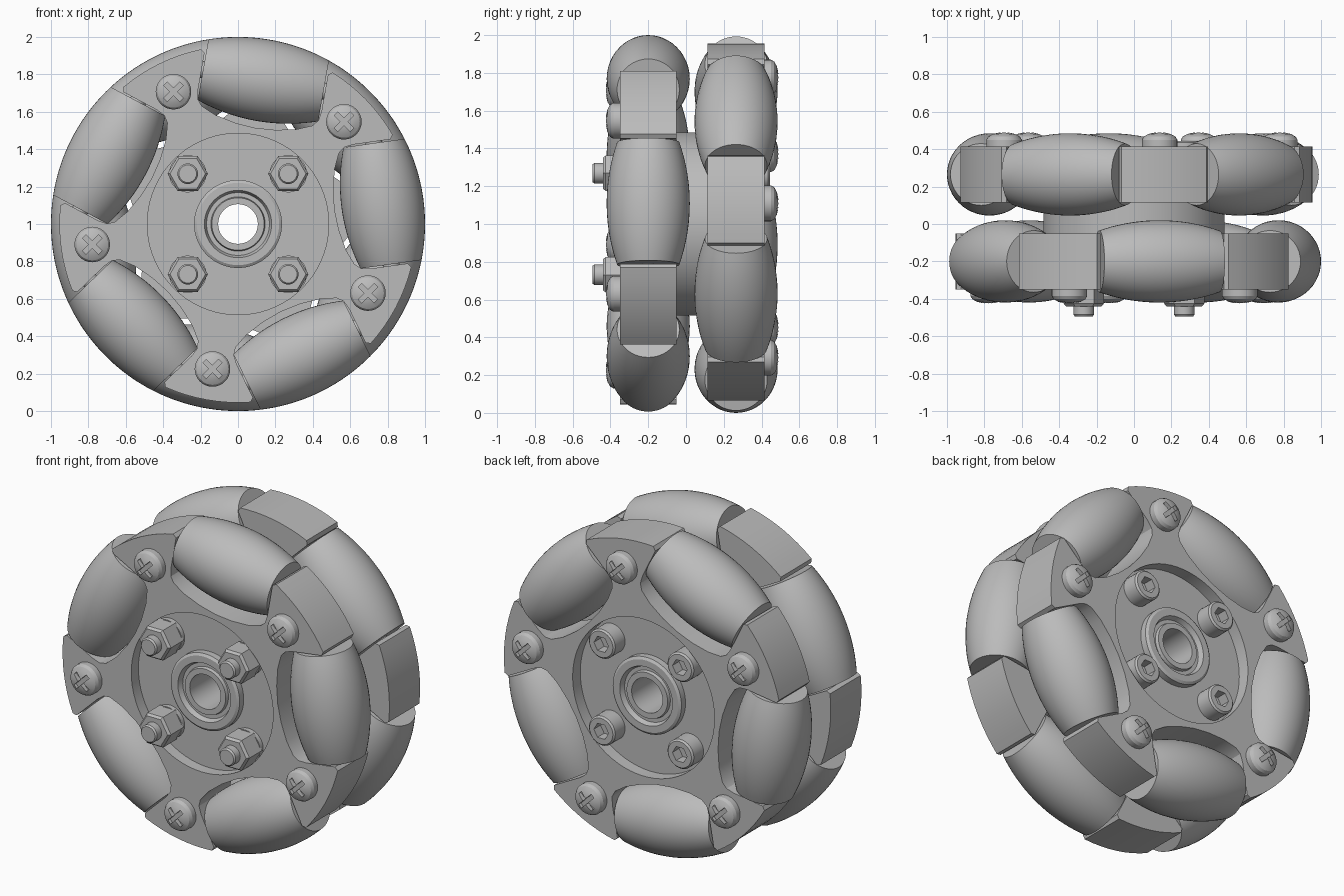
import bpy, bmesh, math
from mathutils import Matrix, Vector

if "Cube" in bpy.data.objects:
    bpy.data.objects.remove(bpy.data.objects["Cube"], do_unlink=True)

grey = bpy.data.materials.new("plain_grey")
grey.use_nodes = True
grey.diffuse_color = (0.5, 0.5, 0.5, 1)
grey.node_tree.nodes["Principled BSDF"].inputs["Base Color"].default_value = (0.5, 0.5, 0.5, 1)

CENTRE = Vector((0, 0, 1))
FRONT = Matrix.Rotation(math.radians(90), 4, "X")    # local z points to -y
BACK = Matrix.Rotation(math.radians(-90), 4, "X")    # local z points to +y
AXIS_R = 0.78                                        # roller axle distance
STEP = math.tau / 5
PHASE = math.radians(8)
parts = []


def polar(r, a, y):
    return CENTRE + Vector((r * math.cos(a), y, r * math.sin(a)))


def place(name, mesh, loc, rot):
    ob = bpy.data.objects.new(name, mesh)
    ob.matrix_world = Matrix.Translation(loc) @ rot
    bpy.context.collection.objects.link(ob)
    parts.append(ob)
    return ob


def lathe(name, profile, steps=48, closed=False):
    """Revolve (radius, height) points about local z."""
    bm = bmesh.new()
    vs = [bm.verts.new((r, 0, z)) for r, z in profile]
    es = [bm.edges.new(p) for p in zip(vs, vs[1:])]
    if closed:
        es.append(bm.edges.new((vs[-1], vs[0])))
    bmesh.ops.spin(bm, geom=vs + es, cent=(0, 0, 0), axis=(0, 0, 1),
                   angle=math.tau, steps=steps)
    bmesh.ops.remove_doubles(bm, verts=bm.verts, dist=1e-5)
    bmesh.ops.recalc_face_normals(bm, faces=bm.faces)
    me = bpy.data.meshes.new(name)
    bm.to_mesh(me)
    bm.free()
    me.materials.append(grey)
    return me


def baked(ob, name):
    """Mesh of an object after its modifiers or curve fill."""
    bpy.context.view_layer.update()
    deps = bpy.context.evaluated_depsgraph_get()
    me = bpy.data.meshes.new_from_object(ob.evaluated_get(deps))
    me.name = name
    me.materials.clear()
    me.materials.append(grey)
    bpy.data.objects.remove(ob, do_unlink=True)
    return me


def carve(mesh, cutters):
    """Cut the cutter meshes out of a mesh."""
    ob = bpy.data.objects.new("blank", mesh)
    bpy.context.collection.objects.link(ob)
    tools = []
    for c in cutters:
        tool = bpy.data.objects.new("cutter", c)
        tool.hide_render = True
        bpy.context.collection.objects.link(tool)
        tools.append(tool)
        mod = ob.modifiers.new("cut", "BOOLEAN")
        mod.operation, mod.object, mod.solver = "DIFFERENCE", tool, "EXACT"
    result = baked(ob, mesh.name)
    for t in tools:
        bpy.data.objects.remove(t, do_unlink=True)
    return result


def box(size, loc, turn):
    bm = bmesh.new()
    bmesh.ops.create_cube(bm, size=1, matrix=Matrix.Translation(loc)
                          @ Matrix.Rotation(turn, 4, "Z") @ Matrix.Diagonal((*size, 1)))
    me = bpy.data.meshes.new("slot")
    bm.to_mesh(me)
    bm.free()
    return me


# Star plate: five arms with a roller pocket between each pair
def plate_mesh():
    half = [(0.335, 0.87), (0.335, 0.67), (0.327, 0.62), (0.30, 0.587),
            (0.22, 0.553), (0.11, 0.53)]
    pocket = [(-t, d) for t, d in half] + [(0, 0.522)] + half[::-1]
    outline = []
    for k in range(5):
        a = PHASE + k * STEP
        for t, d in pocket:
            outline.append((d * math.cos(a) - t * math.sin(a),
                            d * math.sin(a) + t * math.cos(a)))
        for i in range(9):
            b = a + math.radians(22 + 28 * i / 8)
            outline.append((0.955 * math.cos(b), 0.955 * math.sin(b)))
    hole = [(0.485 * math.cos(i * math.tau / 72), 0.485 * math.sin(i * math.tau / 72))
            for i in range(72)]
    cu = bpy.data.curves.new("star_plate", "CURVE")
    cu.dimensions, cu.fill_mode, cu.extrude = "2D", "BOTH", 0.15
    for loop in (outline, hole):
        sp = cu.splines.new("POLY")
        sp.points.add(len(loop) - 1)
        for p, (x, y) in zip(sp.points, loop):
            p.co = (x, y, 0, 1)
        sp.use_cyclic_u = True
    ob = bpy.data.objects.new("star_plate", cu)
    bpy.context.collection.objects.link(ob)
    return baked(ob, "star_plate")


plate = plate_mesh()

# Barrel roller whose sides follow the wheel rim
L = 0.327
barrel = [(math.sqrt(1 - t * t) - AXIS_R, t) for t in (L * i / 10 for i in range(-10, 11))]
roller = lathe("roller", [(0, -L)] + barrel + [(0, L)])
axle = lathe("axle", [(0, -0.37), (0.045, -0.37), (0.045, 0.37), (0, 0.37)], 20)

# Domed cross-slot screw
screw = lathe("arm_screw", [(0, -0.02), (0.095, -0.02), (0.095, 0.035), (0.085, 0.052),
                            (0.06, 0.066), (0.03, 0.073), (0, 0.075)], 32)
screw = carve(screw, [box((0.12, 0.026, 0.06), (0, 0, 0.075), math.radians(s * 45))
                      for s in (1, -1)])

# Two roller rows, turned half a step from each other
for row, y, shift, rot, side in (("front", -0.2, 0, FRONT, -1),
                                 ("back", 0.265, STEP / 2, BACK, 1)):
    place(row + "_star_plate", plate, CENTRE + Vector((0, y, 0)),
          Matrix.Rotation(-shift, 4, "Y") @ FRONT)
    for k in range(5):
        a = PHASE + shift + k * STEP
        turn = Matrix.Rotation(-a, 4, "Y")
        place(f"{row}_roller_{k + 1}", roller, polar(AXIS_R, a, y), turn)
        place(f"{row}_axle_{k + 1}", axle, polar(AXIS_R, a, y), turn)
        place(f"{row}_arm_screw_{k + 1}", screw,
              polar(0.787, a + STEP / 2, y + side * 0.15), rot)

# Hub core with a ringed bearing boss on both ends
boss = [(0.485, 0), (0.235, 0), (0.235, 0.04), (0.22, 0.05), (0.18, 0.05),
        (0.168, 0.02), (0.145, 0.02), (0.14, 0.04), (0.106, 0.04)]
FLOOR_F, FLOOR_B = 0.28, 0.34
core = [(r, FLOOR_F + h) for r, h in boss] + [(r, -FLOOR_B - h) for r, h in boss[::-1]]
place("hub_core", lathe("hub_core", core, 72, True), CENTRE, FRONT)

# Hub bolts: nut and stud in front, socket head behind
washer = lathe("washer", [(0, 0), (0.1, 0), (0.1, 0.03), (0, 0.03)], 32)
nut = lathe("nut", [(0, 0.02), (0.108, 0.02), (0.108, 0.145), (0.095, 0.16), (0, 0.16)], 6)
stud = lathe("stud", [(0, 0.1), (0.055, 0.1), (0.055, 0.205), (0.047, 0.215), (0, 0.215)], 24)
head = lathe("bolt_head", [(0, -0.02), (0.09, -0.02), (0.09, 0.095), (0.08, 0.105),
                           (0, 0.105)], 32)
head = carve(head, [lathe("socket", [(0, 0.04), (0.05, 0.04), (0.05, 0.2), (0, 0.2)], 6)])
for i in range(4):
    a = math.tau * (i + 0.5) / 4
    for name, mesh in (("washer", washer), ("nut", nut), ("stud", stud)):
        place(f"{name}_{i + 1}", mesh, polar(0.38, a, -FLOOR_F), FRONT)
    place(f"bolt_head_{i + 1}", head, polar(0.38, a, FLOOR_B), BACK)

# Smooth round surfaces, keep hard edges
bpy.ops.object.select_all(action="DESELECT")
for ob in parts:
    ob.select_set(True)
bpy.context.view_layer.objects.active = parts[0]
bpy.ops.object.shade_smooth_by_angle(angle=math.radians(30))
